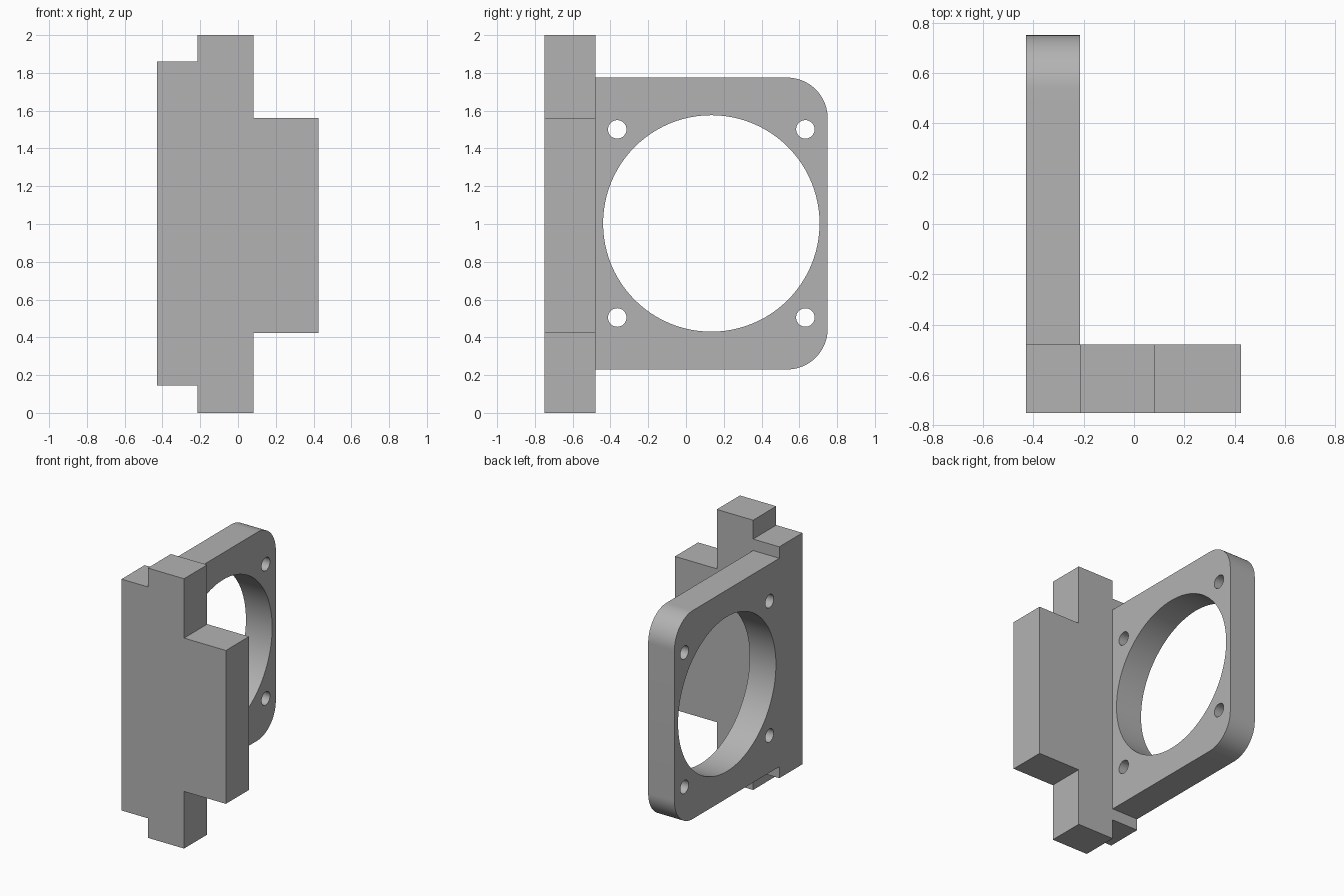
import bpy
import bmesh
from math import cos, sin, pi
from mathutils import Vector

cube = bpy.data.objects.get("Cube")
if cube:
    bpy.data.objects.remove(cube, do_unlink=True)

grey = bpy.data.materials.new("plain grey")
grey.use_nodes = True
colour = (0.45, 0.45, 0.45, 1)
grey.diffuse_color = colour
grey.node_tree.nodes["Principled BSDF"].inputs["Base Color"].default_value = colour


def prism(name, points, direction):
    """Extrude a flat outline along a direction into a closed solid."""
    bm = bmesh.new()
    face = bm.faces.new([bm.verts.new(p) for p in points])
    out = bmesh.ops.extrude_face_region(bm, geom=[face])
    moved = [v for v in out["geom"] if isinstance(v, bmesh.types.BMVert)]
    bmesh.ops.translate(bm, verts=moved, vec=Vector(direction))
    bmesh.ops.recalc_face_normals(bm, faces=bm.faces)
    mesh = bpy.data.meshes.new(name)
    bm.to_mesh(mesh)
    bm.free()
    obj = bpy.data.objects.new(name, mesh)
    bpy.context.collection.objects.link(obj)
    mesh.materials.append(grey)
    return obj


def arc(y, z, radius, start, sweep, steps):
    return [(y + radius * cos(start + sweep * i / steps),
             z + radius * sin(start + sweep * i / steps)) for i in range(steps + 1)]


def drill(target, y, z, radius, steps):
    """Cut a round hole through the plate along x."""
    ring = arc(y, z, radius, 0, 2 * pi, steps)[:-1]
    cutter = prism("hole_cutter", [(LEFT - 0.1, a, b) for a, b in ring], (0.5, 0, 0))
    cutter.hide_render = True
    mod = target.modifiers.new("hole", "BOOLEAN")
    mod.operation = "DIFFERENCE"
    mod.solver = "EXACT"
    mod.object = cutter
    bpy.context.view_layer.objects.active = target
    bpy.ops.object.modifier_apply(modifier=mod.name)
    bpy.data.objects.remove(cutter, do_unlink=True)


LEFT, INNER, STEP, RIGHT = -0.43, -0.215, 0.083, 0.426
FRONT, JOINT, BACK = -0.75, -0.479, 0.75

# Stepped front block
outline = [(LEFT, 0.145), (INNER, 0.145), (INNER, 0), (STEP, 0), (STEP, 0.423),
           (RIGHT, 0.423), (RIGHT, 1.56), (STEP, 1.56), (STEP, 2), (INNER, 2),
           (INNER, 1.86), (LEFT, 1.86)]
prism("front_block", [(x, FRONT, z) for x, z in outline], (0, JOINT - FRONT, 0))

# Side plate with two rounded rear corners
bottom, top, r = 0.23, 1.775, 0.215
side = [(JOINT, top), (JOINT, bottom)]
side += arc(BACK - r, bottom + r, r, -pi / 2, pi / 2, 20)
side += arc(BACK - r, top - r, r, 0, pi / 2, 20)
plate = prism("side_plate", [(LEFT, y, z) for y, z in side], (INNER - LEFT, 0, 0))

# Large central opening and four screw holes
mid_y, mid_z, offset = 0.134, 1.003, 0.498
drill(plate, mid_y, mid_z, 0.573, 96)
for sy in (-1, 1):
    for sz in (-1, 1):
        drill(plate, mid_y + sy * offset, mid_z + sz * offset, 0.049, 32)

# Smooth the curved walls, keep the edges sharp
bpy.ops.object.select_all(action="DESELECT")
plate.select_set(True)
bpy.context.view_layer.objects.active = plate
bpy.ops.object.shade_smooth_by_angle(angle=pi / 6)
